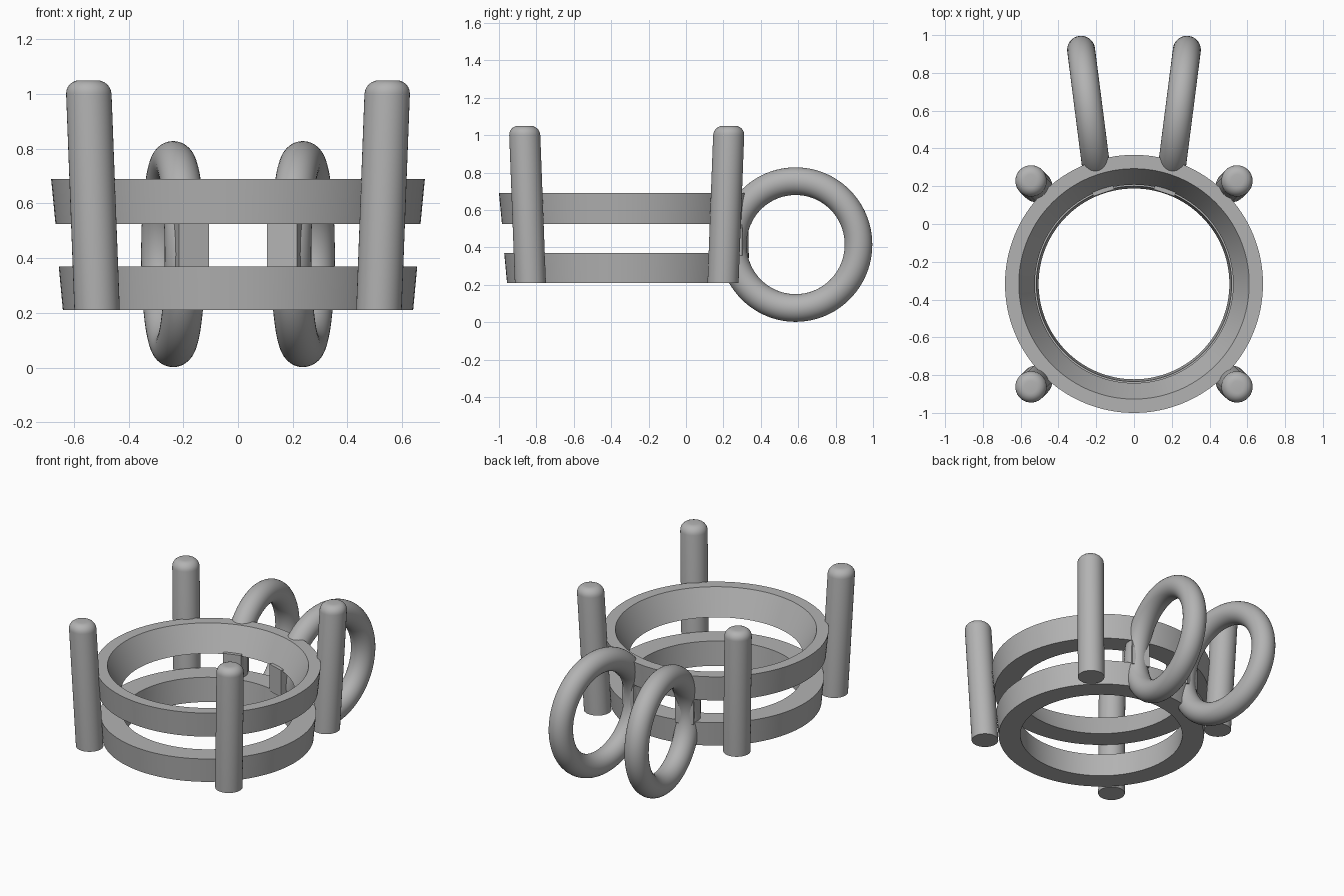
import bpy, bmesh, math
from mathutils import Matrix

cube = bpy.data.objects.get("Cube")
if cube:
    bpy.data.objects.remove(cube, do_unlink=True)

metal = bpy.data.materials.new("grey_metal")
metal.use_nodes = True
grey = (0.45, 0.45, 0.45, 1)
metal.diffuse_color = grey
metal.node_tree.nodes["Principled BSDF"].inputs["Base Color"].default_value = grey

CY = -0.317  # y of the setting's axis


def finish(obj):
    obj.data.materials.clear()
    obj.data.materials.append(metal)
    bpy.ops.object.select_all(action='DESELECT')
    obj.select_set(True)
    bpy.context.view_layer.objects.active = obj
    bpy.ops.object.shade_smooth_by_angle(angle=math.radians(32))
    return obj


def lathe(name, profile, segments, closed):
    """Spin an (r, z) profile around the z axis."""
    bm = bmesh.new()
    verts = [bm.verts.new((r, 0, z)) for r, z in profile]
    edges = [bm.edges.new(p) for p in zip(verts, verts[1:])]
    if closed:
        edges.append(bm.edges.new((verts[-1], verts[0])))
    bmesh.ops.spin(bm, geom=verts + edges, axis=(0, 0, 1), cent=(0, 0, 0),
                   angle=2 * math.pi, steps=segments, use_duplicate=False)
    bmesh.ops.remove_doubles(bm, verts=bm.verts[:], dist=0.0001)
    bmesh.ops.recalc_face_normals(bm, faces=bm.faces[:])
    mesh = bpy.data.meshes.new(name)
    bm.to_mesh(mesh)
    bm.free()
    obj = bpy.data.objects.new(name, mesh)
    bpy.context.collection.objects.link(obj)
    return obj


# Two bands of the setting, the upper one with a conical seat
bands = {
    "upper_band": [(0.683, 0.69), (0.667, 0.525), (0.525, 0.525), (0.61, 0.69)],
    "lower_band": [(0.655, 0.37), (0.64, 0.21), (0.505, 0.21), (0.517, 0.37)],
}
for name, profile in bands.items():
    band = finish(lathe(name, profile, 128, True))
    band.location.y = CY

# Four prongs with rounded tips, leaning outward
BOTTOM, TOP, RADIUS, ROUND = 0.21, 1.05, 0.083, 0.05
prong_profile = [(0, BOTTOM), (RADIUS, BOTTOM)]
for i in range(7):
    a = i / 6 * math.pi / 2
    prong_profile.append((RADIUS - ROUND + ROUND * math.cos(a),
                          TOP - ROUND + ROUND * math.sin(a)))
prong_profile.append((0, TOP))
for sx, side in ((1, "left"), (-1, "right")):
    for sy, end in ((-1, "front"), (1, "back")):
        prong = lathe(f"prong_{end}_{side}", prong_profile, 40, False)
        for v in prong.data.vertices:
            offset = 0.515 + 0.032 * (v.co.z - BOTTOM) / (TOP - BOTTOM)
            v.co.x += sx * offset
            v.co.y += sy * offset
        prong.location.y = CY
        finish(prong)

# Two upright loops at the back, each with a post joining the bands
for sx, side in ((1, "left"), (-1, "right")):
    bpy.ops.mesh.primitive_torus_add(
        major_segments=96, minor_segments=32, major_radius=0.339, minor_radius=0.074,
        location=(sx * 0.237, 0.586, 0.415),
        rotation=(0, math.pi / 2, -sx * math.radians(7.3)))
    loop = bpy.context.object
    loop.name = f"loop_{side}"
    finish(loop)

    bpy.ops.mesh.primitive_cube_add(size=1)
    post = bpy.context.object
    post.name = f"post_{side}"
    post.data.transform(Matrix.Diagonal((0.116, 0.16, 0.18, 1)))
    post.rotation_euler.z = -sx * math.radians(18)
    post.location = (sx * 0.185, 0.241, 0.447)
    finish(post)
